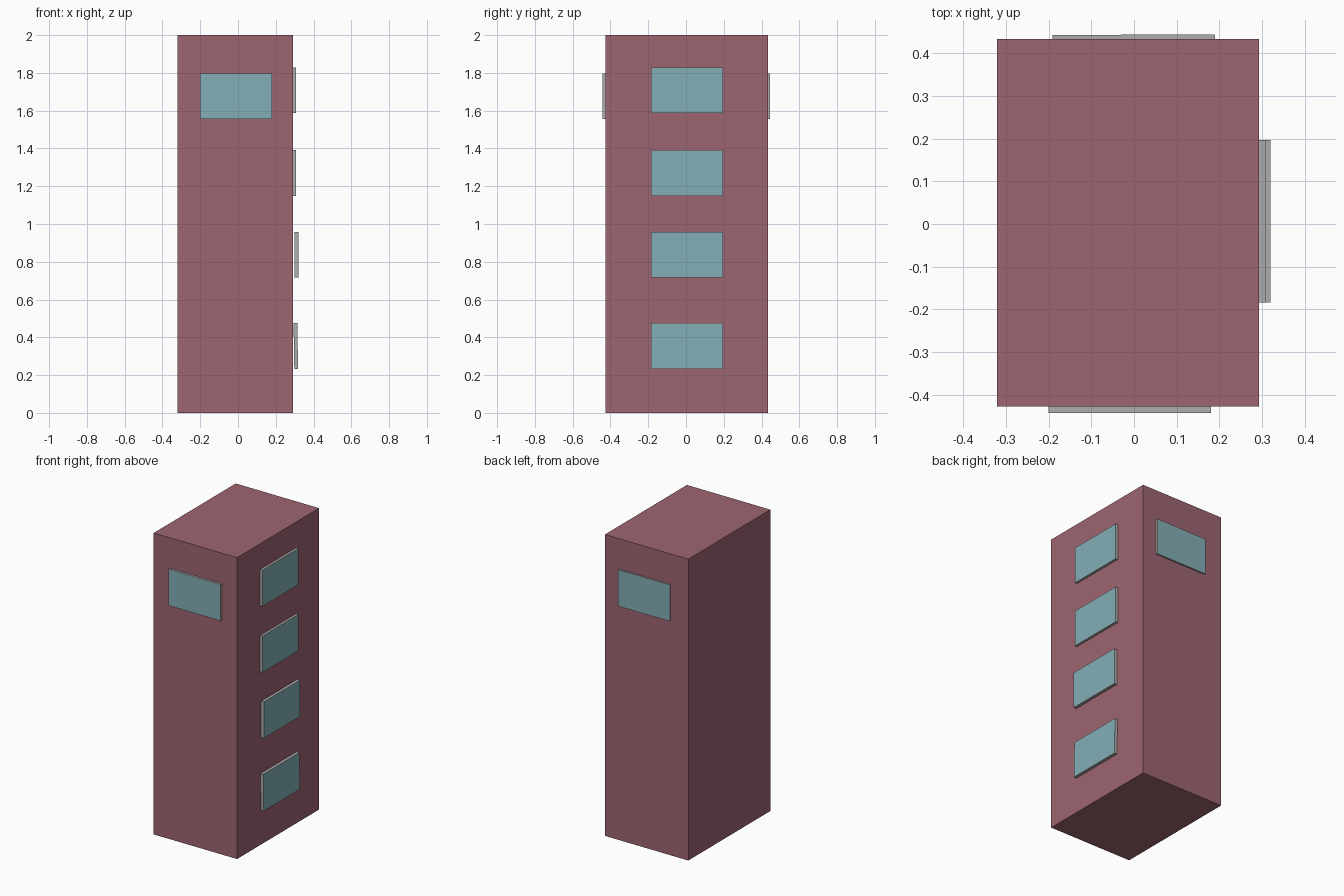
import bpy, bmesh
from math import radians
from mathutils import Matrix, Vector

if "Cube" in bpy.data.objects:
    bpy.data.objects.remove(bpy.data.objects["Cube"])


def material(name, rgb):
    m = bpy.data.materials.new(name)
    m.diffuse_color = (*rgb, 1)
    m.use_nodes = True
    m.node_tree.nodes["Principled BSDF"].inputs["Base Color"].default_value = m.diffuse_color
    return m


BRICK = material("dusky_red", (0.34, 0.13, 0.165))
FRAME = material("frame_grey", (0.42, 0.42, 0.43))
GLASS = material("pale_teal", (0.23, 0.43, 0.47))


def add_object(name, bm, mats):
    mesh = bpy.data.meshes.new(name)
    bm.to_mesh(mesh)
    bm.free()
    for m in mats:
        mesh.materials.append(m)
    ob = bpy.data.objects.new(name, mesh)
    bpy.context.collection.objects.link(ob)
    return ob


def box(size):
    bm = bmesh.new()
    bmesh.ops.create_cube(bm, size=1)
    bmesh.ops.scale(bm, vec=size, verts=bm.verts)
    return bm


def window(name, centre, turn, tilt=0):
    """Thin grey slab whose outer (+x) face is a glass pane with a fine rim."""
    bm = box((0.02, 0.38, 0.242))
    bm.normal_update()
    pane = max(bm.faces, key=lambda f: f.normal.x)
    bmesh.ops.inset_region(bm, faces=[pane], thickness=0.005)
    pane.material_index = 1
    ob = add_object(name, bm, [FRAME, GLASS])
    ob.matrix_world = (Matrix.Translation(Vector(centre))
                       @ Matrix.Rotation(radians(turn), 4, 'Z')
                       @ Matrix.Rotation(radians(tilt), 4, 'Y'))


# Tower block
body = add_object("tower_body", box((0.612, 0.86, 2.0)), [BRICK])
body.location = (-0.014, 0.003, 1.0)

# Column of windows on the right side: (x centre, z centre, tilt)
for i, (x, z, tilt) in enumerate([(0.298, 1.708, 0), (0.298, 1.27, 0),
                                  (0.309, 0.837, 0), (0.306, 0.354, -1)]):
    window(f"side_window_{i + 1}", (x, 0.006, z), 0, tilt)

# Single upper windows on the front and back
window("front_window", (-0.01, -0.432, 1.677), -90)
window("back_window", (-0.001, 0.433, 1.677), 90.3)
